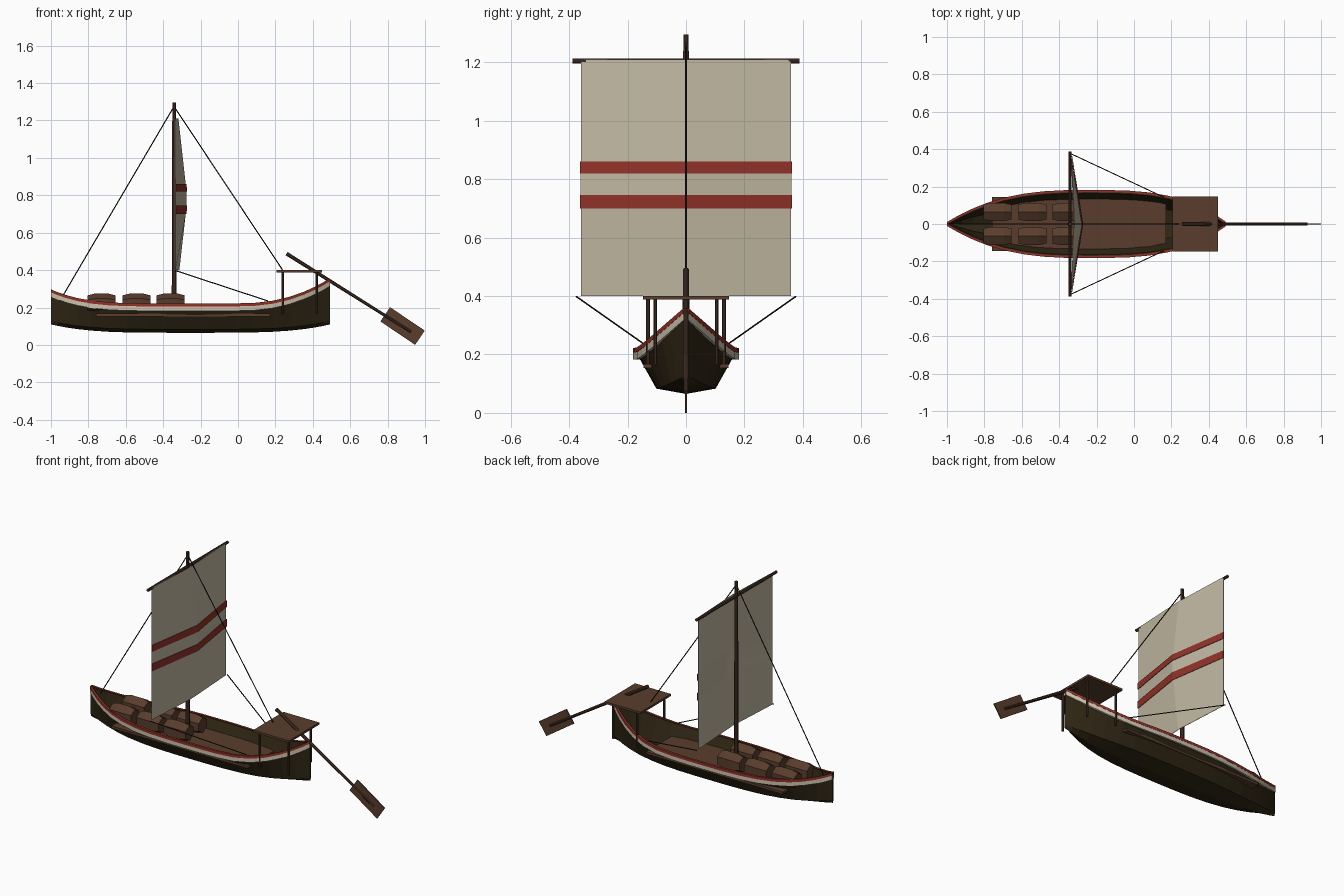
import bpy, bmesh, math
from mathutils import Vector

if "Cube" in bpy.data.objects:
    bpy.data.objects.remove(bpy.data.objects["Cube"])


def material(name, rgb):
    m = bpy.data.materials.new(name)
    m.diffuse_color = (*rgb, 1)
    m.use_nodes = True
    m.node_tree.nodes["Principled BSDF"].inputs["Base Color"].default_value = m.diffuse_color
    return m


HULL = material("dark tarred wood", (0.028, 0.019, 0.007))
BROWN = material("brown wood", (0.10, 0.047, 0.026))
SPAR = material("dark brown wood", (0.062, 0.030, 0.019))
CLOTH = material("sail cloth", (0.53, 0.475, 0.36))
RED = material("red paint", (0.28, 0.032, 0.022))
WHITE = material("cream paint", (0.62, 0.54, 0.42))
ROPE = material("dark rope", (0.014, 0.011, 0.008))


def build(name, verts, faces, mat, fix=True):
    me = bpy.data.meshes.new(name)
    me.from_pydata([tuple(v) for v in verts], [], faces)
    me.materials.append(mat)
    if fix:
        bm = bmesh.new()
        bm.from_mesh(me)
        bmesh.ops.recalc_face_normals(bm, faces=bm.faces)
        bm.to_mesh(me)
        bm.free()
    ob = bpy.data.objects.new(name, me)
    bpy.context.collection.objects.link(ob)
    return ob


def loft(name, rings, mat):
    """Skin a list of equal closed rings and cap both ends."""
    n = len(rings[0])
    verts = [v for r in rings for v in r]
    faces = [(i * n + j, i * n + (j + 1) % n, (i + 1) * n + (j + 1) % n, (i + 1) * n + j)
             for i in range(len(rings) - 1) for j in range(n)]
    faces += [tuple(range(n)), tuple(range(len(verts) - n, len(verts)))]
    return build(name, verts, faces, mat)


def rod(name, p, q, r0, r1, mat, sides=8):
    p, q = Vector(p), Vector(q)
    rot = (q - p).to_track_quat('Z', 'Y')
    angles = [2 * math.pi * (k + 0.5) / sides for k in range(sides)]
    rings = [[c + rot @ Vector((r * math.cos(a), r * math.sin(a), 0)) for a in angles]
             for c, r in ((p, r0), (q, r1))]
    return loft(name, rings, mat)


def box(name, centre, size, mat, tilt=0.0):
    bpy.ops.mesh.primitive_cube_add(size=1, location=centre, rotation=(0, tilt, 0))
    ob = bpy.context.object
    ob.name = name
    ob.scale = size
    ob.data.materials.append(mat)
    return ob


# Hull lines: half beam, sheer height and keel height along x
X0, X1 = -1.0, 0.493
MID, HALF = (X0 + X1) / 2, (X1 - X0) / 2


def beam(x):
    u = (x - MID) / HALF
    return 0.006 + 0.172 * (1 - abs(u) ** (2.7 if u < 0 else 3.2))


def sheer(x):
    if x < -0.4:
        return 0.22 + 0.075 * ((-0.4 - x) / 0.6) ** 3.6
    return 0.22 + 0.135 * (max(x, 0) / X1) ** 2.3


def keel(x):
    return 0.065 + 0.045 * abs((x - MID) / HALF) ** 4


stations = [MID - HALF * math.cos(math.pi * i / 20) for i in range(21)]

# Hull shell with a hard chine, open on top
rings = []
for x in stations:
    b, s, k = beam(x), sheer(x), keel(x)
    bi = max(b - 0.014, 0.001)
    half = [(0.57 * b, k + 0.018), (b, s), (bi, s), (0.57 * bi, k + 0.035)]
    ring = [(0, k)] + half + [(0, k + 0.02)] + [(-y, z) for y, z in reversed(half)]
    rings.append([(x, y, z) for y, z in ring])
loft("hull", rings, HULL)

# Painted strakes under the rail, both sides
for label, top, bottom, out, mat in (("red_strake", 0.002, -0.014, 0.004, RED),
                                     ("cream_strake", -0.014, -0.038, 0.003, WHITE)):
    for side, sgn in (("starboard", -1), ("port", 1)):
        rings = []
        for x in stations:
            b, s = beam(x), sheer(x)
            yi, yo = max(b - 0.008, 0), b + out
            rings.append([(x, sgn * y, s + z) for y, z in
                          ((yi, top), (yo, top), (yo, bottom), (yi, bottom))])
        loft(f"{side}_{label}", rings, mat)

# Deck
box("deck", (-0.295, 0, 0.16), (0.93, 0.29, 0.014), BROWN)

# Cargo barrels: hexagonal, lying along the hull
for i, cx in enumerate((-0.73, -0.543, -0.36)):
    for j, cy in enumerate((-0.064, 0.064)):
        rings = [[(cx + dx, cy + r * math.sin(a), 0.219 + r * math.cos(a))
                  for a in [math.pi * k / 3 for k in range(6)]]
                 for dx, r in ((-0.075, 0.046), (-0.035, 0.056), (0.035, 0.056), (0.075, 0.046))]
        loft(f"barrel_{i}_{j}", rings, BROWN)

# Mast and yard
rod("mast", (-0.342, 0, 0.08), (-0.342, 0, 1.295), 0.014, 0.010, SPAR)
rod("yard", (-0.342, -0.388, 1.205), (-0.342, 0.388, 1.205), 0.009, 0.009, SPAR)

# Sail folded around its centre line; stripes follow the same rows
rows = [(0.40, -0.315), (0.70, -0.281), (0.745, -0.277), (0.82, -0.277), (0.86, -0.281), (1.21, -0.320)]


def sheet(name, rows, half, shift, mat):
    verts = [(x + shift, y, z) for z, mx in rows for y, x in ((-half, -0.336), (0, mx), (half, -0.336))]
    faces = [(3 * i + j, 3 * i + j + 1, 3 * i + j + 4, 3 * i + j + 3)
             for i in range(len(rows) - 1) for j in range(2)]
    ob = build(name, verts, faces, mat, fix=False)
    mod = ob.modifiers.new("thickness", 'SOLIDIFY')
    mod.thickness = 0.003
    mod.offset = 0
    return ob


sheet("sail", rows, 0.36, 0.0, CLOTH)
sheet("lower_sail_stripe", rows[1:3], 0.363, 0.004, RED)
sheet("upper_sail_stripe", rows[3:5], 0.363, 0.004, RED)

# Rigging
rod("forestay", (-0.342, 0, 1.275), (-0.935, 0, 0.265), 0.003, 0.003, ROPE, 6)
rod("backstay", (-0.342, 0, 1.275), (0.24, 0, 0.398), 0.003, 0.003, ROPE, 6)
for side, s in (("starboard", -1), ("port", 1)):
    rod(f"{side}_sheet_rope", (-0.336, s * 0.375, 0.398), (0.16, s * 0.143, 0.235), 0.003, 0.003, ROPE, 6)

# Stern platform on four posts
box("stern_platform", (0.328, 0, 0.394), (0.244, 0.294, 0.013), BROWN)
for side, s in (("starboard", -1), ("port", 1)):
    rod(f"{side}_fore_post", (0.24, s * 0.13, 0.165), (0.24, s * 0.13, 0.39), 0.007, 0.007, SPAR)
    rod(f"{side}_aft_post", (0.42, s * 0.105, 0.165), (0.42, s * 0.105, 0.39), 0.007, 0.007, SPAR)

# Steering oar
rod("oar_shaft", (0.26, 0, 0.488), (0.925, 0, 0.070), 0.011, 0.008, SPAR)
box("oar_blade", (0.880, 0, 0.101), (0.224, 0.007, 0.092), BROWN, math.radians(34))
